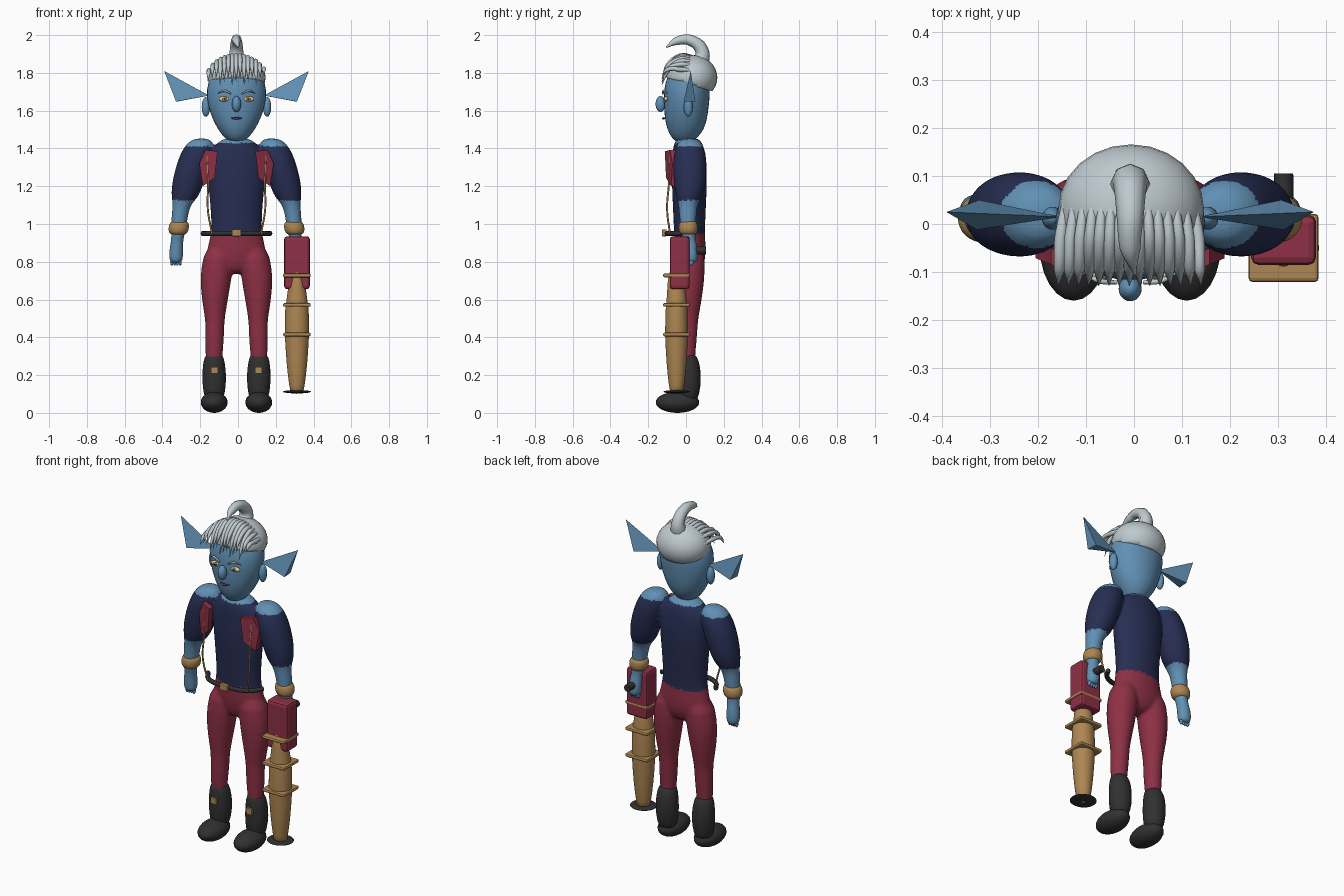
import bpy, bmesh, math
from mathutils import Vector, Matrix

if "Cube" in bpy.data.objects:
    bpy.data.objects.remove(bpy.data.objects["Cube"])

CX = -0.008  # body centre line


def material(name, r, g, b):
    m = bpy.data.materials.new(name)
    m.use_nodes = True
    m.diffuse_color = (r, g, b, 1)
    m.node_tree.nodes["Principled BSDF"].inputs["Base Color"].default_value = (r, g, b, 1)
    return m


SKIN = material("blue_skin", .12, .28, .46)
NAVY = material("navy_cloth", .02, .027, .085)
RED = material("crimson", .27, .03, .06)
GOLD = material("tan_gold", .42, .24, .085)
SILVER = material("silver_hair", .52, .59, .62)
BLACK = material("black_leather", .03, .03, .03)
CREAM = material("eye_cream", .7, .62, .4)
AMBER = material("amber_iris", .5, .2, .03)
PURPLE = material("purple_lips", .12, .03, .13)


def finish(name, bm, mat, smooth=True):
    bmesh.ops.recalc_face_normals(bm, faces=bm.faces)
    me = bpy.data.meshes.new(name)
    bm.to_mesh(me)
    bm.free()
    me.materials.append(mat)
    if smooth:
        me.shade_smooth()
    ob = bpy.data.objects.new(name, me)
    bpy.context.collection.objects.link(ob)
    return ob


def bake(ob):
    """Replace an object by its evaluated mesh."""
    dg = bpy.context.evaluated_depsgraph_get()
    me = bpy.data.meshes.new_from_object(ob.evaluated_get(dg))
    name = ob.name
    bpy.data.objects.remove(ob)
    me.shade_smooth()
    new = bpy.data.objects.new(name, me)
    bpy.context.collection.objects.link(new)
    return new


def add_loft(bm, rings, x0=0, side=1, n=16):
    """Stack of elliptical rings: (z, x, rx, y, ry)."""
    loops = []
    for z, x, rx, y, ry in rings:
        loops.append([bm.verts.new((x0 + side * (x + rx * math.cos(a)), y + ry * math.sin(a), z))
                      for a in (i * math.tau / n for i in range(n))])
    for a, b in zip(loops, loops[1:]):
        for i in range(n):
            bm.faces.new((a[i], a[(i + 1) % n], b[(i + 1) % n], b[i]))
    bm.faces.new(loops[0])
    bm.faces.new(loops[-1])


def loft(name, rings, mat, x0=CX, side=1):
    bm = bmesh.new()
    add_loft(bm, rings, x0, side)
    ob = finish(name, bm, mat)
    ob.modifiers.new("Subdivide", "SUBSURF").levels = 1
    return bake(ob)


def ball(name, loc, size, mat, cut=None):
    bm = bmesh.new()
    bmesh.ops.create_uvsphere(bm, u_segments=24, v_segments=16, radius=1)
    bmesh.ops.transform(bm, matrix=Matrix.Translation(loc) @ Matrix.Diagonal((*size, 1)), verts=bm.verts)
    if cut:
        geom = bm.verts[:] + bm.edges[:] + bm.faces[:]
        res = bmesh.ops.bisect_plane(bm, geom=geom, plane_co=cut[0], plane_no=cut[1], clear_inner=True)
        bmesh.ops.contextual_create(bm, geom=[e for e in res["geom_cut"] if isinstance(e, bmesh.types.BMEdge)])
    return finish(name, bm, mat)


def tube(name, pts, radii, mat):
    cu = bpy.data.curves.new(name, "CURVE")
    cu.dimensions = "3D"
    cu.bevel_depth = 1
    cu.bevel_resolution = 2
    cu.resolution_u = 6
    cu.use_fill_caps = True
    cu.materials.append(mat)
    sp = cu.splines.new("BEZIER")
    sp.bezier_points.add(len(pts) - 1)
    for bp, p, r in zip(sp.bezier_points, pts, radii):
        bp.co, bp.radius = p, r
        bp.handle_left_type = bp.handle_right_type = "AUTO"
    ob = bpy.data.objects.new(name, cu)
    bpy.context.collection.objects.link(ob)
    return bake(ob)


def box(name, loc, size, mat, bevel=0.0):
    bm = bmesh.new()
    bmesh.ops.create_cube(bm, size=1)
    bmesh.ops.transform(bm, matrix=Matrix.Translation(loc) @ Matrix.Diagonal((*size, 1)), verts=bm.verts)
    if bevel:
        bmesh.ops.bevel(bm, geom=bm.edges[:], offset=bevel, segments=2, profile=.5, affect="EDGES")
    return finish(name, bm, mat, False)


# Body: torso, arms and legs blended into one skin, coloured by region
TORSO = [(.73, 0, .07, .02, .05), (.8, 0, .165, .025, .08), (.88, 0, .158, .022, .085),
         (.95, 0, .135, .018, .083), (1.06, 0, .138, .018, .088), (1.2, 0, .152, .018, .095),
         (1.3, 0, .16, .018, .095), (1.38, 0, .155, .015, .088), (1.42, 0, .115, .012, .08),
         (1.46, 0, .065, .01, .06)]
LEG = [(.9, .085, .08, .02, .08), (.75, .106, .088, .018, .085), (.65, .113, .078, .015, .078),
       (.55, .115, .062, .012, .064), (.48, .114, .05, .01, .053), (.4, .116, .052, .008, .052),
       (.3, .119, .045, .006, .042), (.2, .119, .04, .01, .04)]
ARM = [(1.455, .185, .035, .02, .035), (1.43, .19, .075, .02, .068), (1.37, .21, .092, .02, .09),
       (1.28, .238, .092, .02, .092), (1.2, .262, .084, .02, .084), (1.14, .273, .073, .016, .07),
       (1.11, .288, .05, .01, .052), (1.05, .3, .044, .01, .046), (.98, .306, .042, .01, .042),
       (.92, .313, .032, .015, .034), (.88, .318, .037, .025, .037), (.82, .32, .04, .028, .038),
       (.79, .32, .03, .028, .03)]
bm = bmesh.new()
add_loft(bm, TORSO, CX)
for s in (1, -1):
    add_loft(bm, LEG, CX, s)
    add_loft(bm, ARM, CX, s)
body = finish("body", bm, SKIN)
body.modifiers.new("Subdivide", "SUBSURF").levels = 1
rm = body.modifiers.new("Blend", "REMESH")
rm.mode = "VOXEL"
rm.voxel_size = .009
sm = body.modifiers.new("Soften", "SMOOTH")
sm.iterations = 4
body = bake(body)
body.data.materials.clear()
for m in (SKIN, NAVY, RED):
    body.data.materials.append(m)
for f in body.data.polygons:
    dx, z = abs(f.center.x - CX), f.center.z
    if (dx > .2 and z < 1.125) or z > 1.43 or (z > 1.412 and dx > .125):
        f.material_index = 0
    else:
        f.material_index = 2 if z < .945 else 1

# Head and face
loft("head", [(1.43, 0, .03, -.01, .035), (1.455, 0, .065, -.008, .07), (1.5, 0, .1, -.002, .1),
              (1.56, 0, .132, 0, .115), (1.62, 0, .152, .002, .121), (1.68, 0, .163, .004, .125),
              (1.75, 0, .157, .008, .122), (1.82, 0, .12, .015, .1), (1.86, 0, .05, .02, .05)], SKIN)
ball("nose", (CX, -.135, 1.635), (.024, .026, .042), SKIN)
tube("mouth", [(CX - .028, -.111, 1.561), (CX, -.12, 1.559), (CX + .028, -.111, 1.561)],
     [.003, .007, .003], PURPLE)

# Paired parts
for s, tag in ((1, "left"), (-1, "right")):
    ball(tag + "_eye", (CX + s * .064, -.105, 1.662), (.03, .011, .014), CREAM)
    ball(tag + "_iris", (CX + s * .062, -.114, 1.662), (.012, .005, .012), AMBER)
    ball(tag + "_pupil", (CX + s * .062, -.118, 1.662), (.005, .003, .006), BLACK)
    tube(tag + "_brow", [(CX + s * .028, -.122, 1.69), (CX + s * .065, -.118, 1.705),
                         (CX + s * .1, -.1, 1.692)], [.004, .006, .002], SILVER)
    ball(tag + "_ear_lobe", (CX + s * .162, .012, 1.62), (.022, .024, .052), SKIN)
    # long pointed ear
    bm = bmesh.new()
    inner, tip, low_a, low_b = [bm.verts.new((CX + s * x, y, z)) for x, y, z in
                                ((.145, .015, 1.68), (.383, .025, 1.81), (.32, -.012, 1.648), (.315, .05, 1.648))]
    for tri in ((inner, tip, low_a), (inner, tip, low_b), (inner, low_a, low_b), (tip, low_a, low_b)):
        bm.faces.new(tri)
    finish(tag + "_ear", bm, SKIN, False)
    # cuff, boot, foot and boot buckle
    loft(tag + "_cuff", [(.94, .309, .035, .012, .035), (.955, .308, .052, .012, .05), (.98, .306, .056, .012, .053),
                         (1.005, .303, .052, .012, .05), (1.02, .302, .035, .012, .035)], GOLD, CX, s)
    loft(tag + "_boot", [(.05, .118, .04, .012, .04), (.1, .118, .058, .015, .058), (.18, .118, .066, .018, .064),
                         (.25, .119, .061, .016, .06), (.3, .119, .052, .01, .05), (.315, .119, .03, .008, .03)],
         BLACK, CX, s)
    ball(tag + "_foot", (CX + s * .118, -.045, .056), (.071, .115, .056), BLACK)
    box(tag + "_boot_buckle", (CX + s * .116, -.046, .226), (.036, .014, .036), GOLD)
    # chest plate, swept back at its outer edge
    bm = bmesh.new()
    outline = [(.1, 1.385), (.165, 1.392), (.197, 1.32), (.178, 1.2), (.115, 1.245)]
    face = bm.faces.new([bm.verts.new((CX + s * x, -.112 + .42 * (x - .1), z)) for x, z in outline])
    ext = bmesh.ops.extrude_face_region(bm, geom=[face])
    bmesh.ops.translate(bm, vec=(0, .034, 0), verts=[v for v in ext["geom"] if isinstance(v, bmesh.types.BMVert)])
    finish(tag + "_chest_plate", bm, RED, False)
    tube(tag + "_chain", [(CX + s * .155, -.085, 1.36), (CX + s * .15, -.09, 1.22), (CX + s * .152, -.1, 1.08),
                          (CX + s * .13, -.085, .95)], [.005] * 4, GOLD)
    for i in range(4):
        ball(tag + "_finger", (CX + s * (.298 + i * .015), .028, .797), (.008, .011, .018), SKIN)

# Belt and buckle
tube("belt", [(CX + x, y, .95) for x, y in ((-.18, -.01), (-.13, -.075), (0, -.1), (.13, -.075), (.18, -.01))],
     [.013] * 5, BLACK)
box("belt_buckle", (CX, -.115, .953), (.05, .025, .036), GOLD, .004)

# Hair cap, sloped hairline
ball("hair_cap", (CX + .002, .03, 1.775), (.152, .136, .12), SILVER, ((0, .03, 1.735), (0, .3, 1)))

# Curled top knot
tube("top_knot", [(CX, .075, 1.85), (CX, .085, 1.915), (CX, .025, 1.972), (CX, -.05, 1.968), (CX + .01, -.105, 1.935)],
     [.046, .036, .029, .022, .003], SILVER)

# Fringe strands following the cap
for i in range(15):
    x = -.145 + i * .0205
    base = 1.775 + .12 * math.sqrt(max(0, 1 - (x / .155) ** 2))
    tip_z = 1.735 + .035 * (i % 3) / 2 + .02 * (abs(x) > .11)
    tube("fringe_strand", [(CX + x * .92, .05, base - .012), (CX + x, -.03, base - .005),
                           (CX + x * 1.02, -.095, .5 * (base + tip_z) + .012), (CX + x * 1.04, -.128, tip_z)],
         [.008, .013, .011, .001], SILVER)

# Hand cannon: red housing, tapered barrel, square collars, muzzle and grip
GX, GY = .312, -.05
box("cannon_housing", (GX, -.033, .795), (.136, .105, .28), RED, .016)
loft("cannon_barrel", [(.1, 0, .032, 0, .032), (.13, 0, .04, 0, .04), (.25, 0, .056, 0, .054), (.4, 0, .065, 0, .062),
                       (.42, 0, .066, 0, .062), (.56, 0, .065, 0, .06), (.59, 0, .056, 0, .054), (.66, 0, .05, 0, .05),
                       (.72, 0, .032, -.012, .034), (.76, 0, .012, -.02, .012)], GOLD, GX)
for v in bpy.data.objects["cannon_barrel"].data.vertices:
    v.co.y += GY
for z in (.415, .572, .728):
    box("cannon_collar", (GX, GY, z), (.146, .142, .02), GOLD, .008)
ball("muzzle_disc", (GX, GY, .112), (.074, .07, .009), BLACK)
tube("cannon_grip", [(GX, .01, .86), (GX, .06, .86), (GX, .105, .86)], [.021, .021, .02], BLACK)
